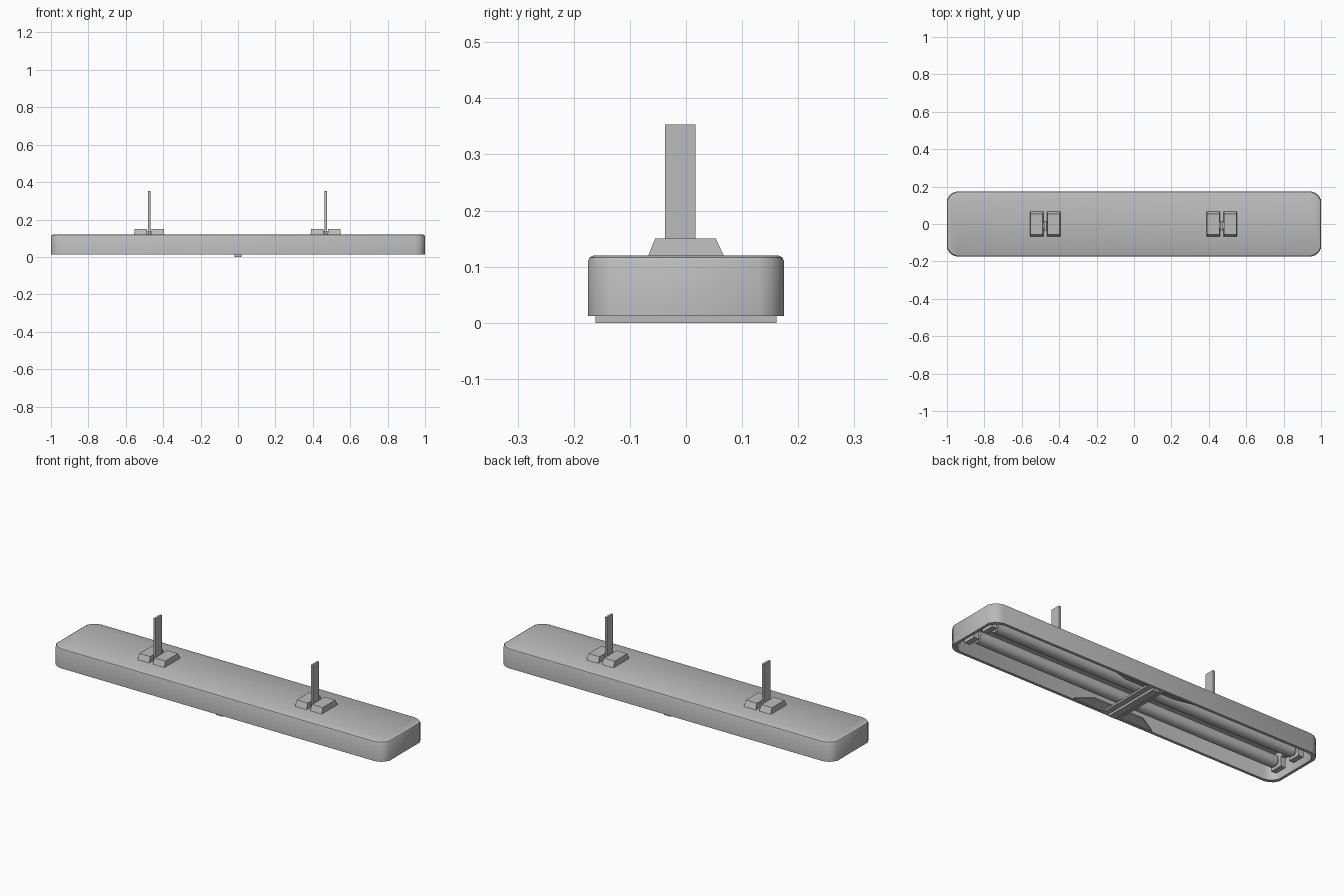
import bpy, bmesh, math
from mathutils import Matrix

cube = bpy.data.objects.get("Cube")
if cube:
    bpy.data.objects.remove(cube, do_unlink=True)

grey = bpy.data.materials.new("light_grey_metal")
grey.use_nodes = True
colour = (0.5, 0.5, 0.5, 1)
grey.diffuse_color = colour
grey.node_tree.nodes["Principled BSDF"].inputs["Base Color"].default_value = colour


def finish(bm, name, smooth=False):
    bmesh.ops.recalc_face_normals(bm, faces=bm.faces)
    mesh = bpy.data.meshes.new(name)
    bm.to_mesh(mesh)
    bm.free()
    obj = bpy.data.objects.new(name, mesh)
    bpy.context.collection.objects.link(obj)
    mesh.materials.append(grey)
    if smooth:
        bpy.ops.object.select_all(action='DESELECT')
        obj.select_set(True)
        bpy.context.view_layer.objects.active = obj
        bpy.ops.object.shade_smooth_by_angle(angle=math.radians(35))
    return obj


def loft(name, low, high):
    """Solid between two rectangles given as (x0, x1, y0, y1, z)."""
    bm = bmesh.new()
    rings = []
    for x0, x1, y0, y1, z in (low, high):
        rings.append([bm.verts.new((x, y, z)) for x, y in
                      ((x0, y0), (x1, y0), (x1, y1), (x0, y1))])
    bm.faces.new(rings[0])
    bm.faces.new(rings[1])
    for i in range(4):
        j = (i + 1) % 4
        bm.faces.new((rings[0][i], rings[0][j], rings[1][j], rings[1][i]))
    return finish(bm, name)


def box(name, x0, x1, y0, y1, z0, z1):
    return loft(name, (x0, x1, y0, y1, z0), (x0, x1, y0, y1, z1))


def cylinder(name, x0, x1, y, z, radius):
    bm = bmesh.new()
    place = Matrix.Translation(((x0 + x1) / 2, y, z)) @ Matrix.Rotation(math.pi / 2, 4, 'Y')
    bmesh.ops.create_cone(bm, cap_ends=True, segments=24, radius1=radius,
                          radius2=radius, depth=abs(x1 - x0), matrix=place)
    return finish(bm, name, True)


# Housing: an open tray, lofted through outline rings from the inside out
def outline(inset):
    hx, hy = 1 - inset, 0.175 - inset
    corner = ((0, 0.045), (0.014, 0.021), (0.030, 0.009), (0.055, 0))
    quarter = [(hx - a, hy - b) for a, b in corner]
    left = [(-x, y) for x, y in reversed(quarter)]
    top = quarter + left
    return top + [(-x, -y) for x, y in top]


bm = bmesh.new()
levels = ((0.015, 0.105), (0.015, 0.012), (0, 0.012), (0, 0.109),
          (0.003, 0.116), (0.010, 0.12))
rings = [[bm.verts.new((x, y, z)) for x, y in outline(inset)] for inset, z in levels]
for a, b in zip(rings, rings[1:]):
    for i in range(len(a)):
        j = (i + 1) % len(a)
        bm.faces.new((a[i], a[j], b[j], b[i]))
bm.faces.new(rings[0])
bm.faces.new(rings[-1])
finish(bm, "housing", True)

# Hangers: a pair of sloped feet gripping an upright strap
for side, cx in (("right", -0.475), ("left", 0.469)):
    for k, (a, b) in enumerate(((-0.081, -0.010), (0.010, 0.081))):
        loft(f"{side}_hanger_foot_{k + 1}",
             (cx + a, cx + b, -0.068, 0.068, 0.118),
             (cx + a + 0.003, cx + b - 0.003, -0.055, 0.053, 0.150))
    box(f"{side}_hanger_pin", cx - 0.011, cx + 0.011, -0.024, 0.012, 0.118, 0.138)
    box(f"{side}_hanger_strap", cx - 0.006, cx + 0.006, -0.037, 0.017, 0.118, 0.353)

# Lamp tubes with end caps
for side, y in (("front", -0.065), ("back", 0.065)):
    cylinder(f"{side}_lamp_tube", -0.91, 0.91, y, 0.058, 0.032)
    for end, s in (("right", -1), ("left", 1)):
        cylinder(f"{side}_{end}_tube_pin", s * 0.90, s * 0.95, y, 0.058, 0.018)

# End sockets
for end, s in (("right", -1), ("left", 1)):
    x0, x1 = sorted((s * 0.925, s * 0.955))
    box(f"{end}_socket_bar", x0, x1, -0.12, 0.12, 0.075, 0.106)
    for side, y in (("front", -0.065), ("back", 0.065)):
        box(f"{end}_{side}_socket", x0, x1, y - 0.035, y + 0.035, 0.024, 0.106)

# Central cross brace with a raised rib
box("cross_brace", -0.05, 0.05, -0.161, 0.161, 0.012, 0.022)
box("cross_brace_rib", -0.02, 0.02, -0.161, 0.161, 0, 0.013)

# Sloped gussets joining the brace to the side walls
for side, s in (("front", -1), ("back", 1)):
    bm = bmesh.new()
    plan = ((-0.25, 0.161, 0.014), (0.25, 0.161, 0.014),
            (0.15, 0.115, 0.030), (-0.15, 0.115, 0.030))
    bottom = [bm.verts.new((x, s * y, z)) for x, y, z in plan]
    upper = [bm.verts.new((x, s * y, z + 0.006)) for x, y, z in plan]
    bm.faces.new(bottom)
    bm.faces.new(upper)
    for i in range(4):
        j = (i + 1) % 4
        bm.faces.new((bottom[i], bottom[j], upper[j], upper[i]))
    finish(bm, f"{side}_gusset")
